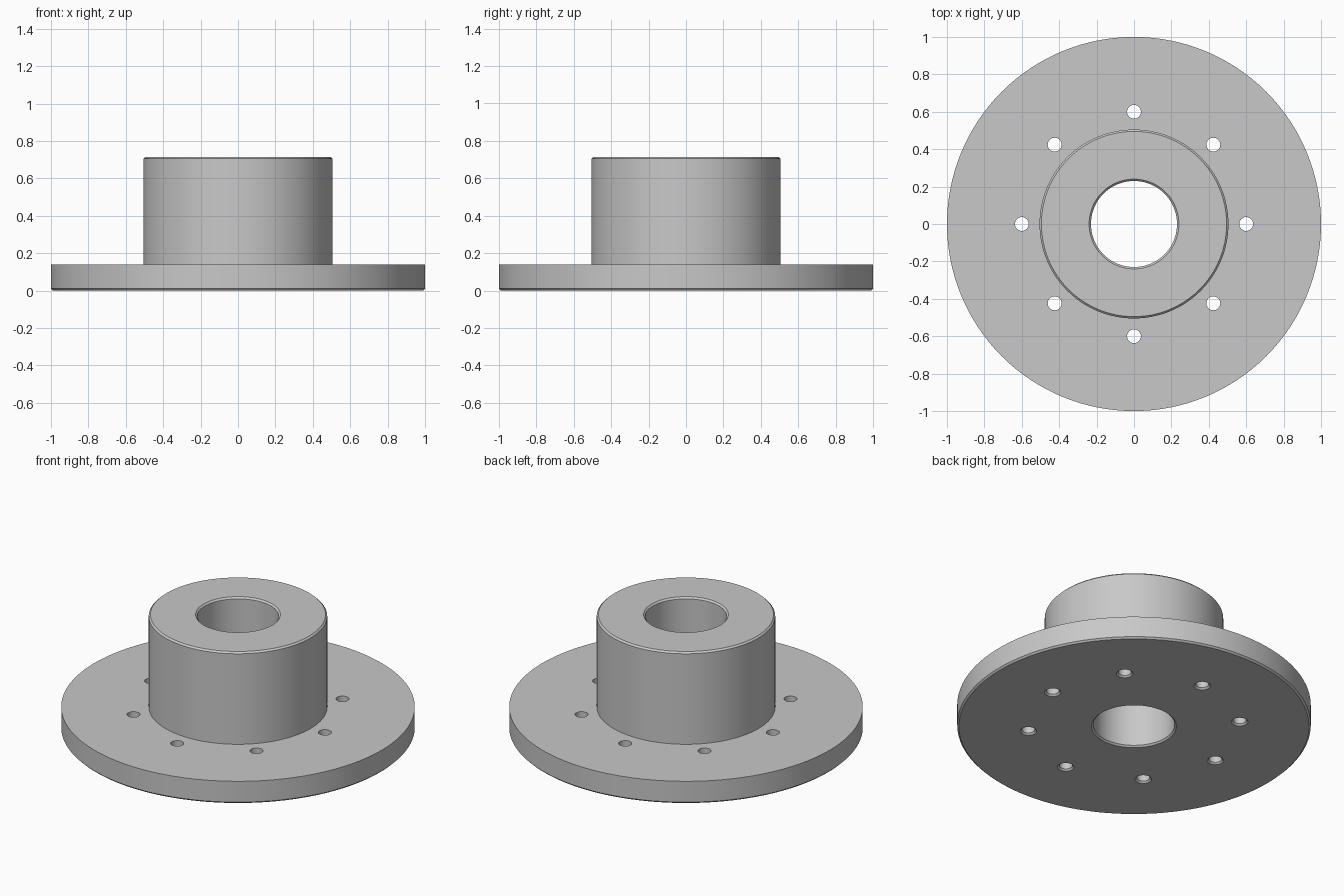
import bpy
import bmesh
import math

cube = bpy.data.objects.get("Cube")
if cube:
    bpy.data.objects.remove(cube)

steel = bpy.data.materials.new("plain_grey")
steel.use_nodes = True
GREY = (0.58, 0.58, 0.58, 1)
steel.diffuse_color = GREY
steel.node_tree.nodes["Principled BSDF"].inputs["Base Color"].default_value = GREY


def lathe(name, profile, segments, closed):
    """Turn a (radius, height) profile about the z axis."""
    bm = bmesh.new()
    verts = [bm.verts.new((r, 0, z)) for r, z in profile]
    edges = [bm.edges.new(pair) for pair in zip(verts, verts[1:])]
    if closed:
        edges.append(bm.edges.new((verts[-1], verts[0])))
    bmesh.ops.spin(bm, geom=verts + edges, cent=(0, 0, 0), axis=(0, 0, 1),
                   angle=math.tau, steps=segments, use_merge=True)
    bmesh.ops.remove_doubles(bm, verts=bm.verts, dist=1e-5)
    bmesh.ops.recalc_face_normals(bm, faces=bm.faces)
    mesh = bpy.data.meshes.new(name)
    bm.to_mesh(mesh)
    bm.free()
    mesh.materials.append(steel)
    obj = bpy.data.objects.new(name, mesh)
    bpy.context.collection.objects.link(obj)
    return obj


# Flange, hub and chamfered bore in one turned body
c = 0.01
outer, hub, bore = 1.0, 0.505, 0.23
plate, top = 0.14, 0.715
flange = lathe("flanged_hub", [
    (bore + c, 0), (outer - c, 0), (outer, c), (outer, plate),
    (hub, plate), (hub, top - c), (hub - c, top),
    (bore + c, top), (bore, top - c), (bore, c)], 128, True)

# Ring of eight bolt holes, countersunk underneath
hole, ring, over = 0.037, 0.6, 0.02
for i in range(8):
    a = i * math.tau / 8
    cutter = lathe("bolt_hole_cutter", [
        (0, -over), (hole + c, -over), (hole + c, 0), (hole, c),
        (hole, plate + over), (0, plate + over)], 32, False)
    cutter.location = (ring * math.cos(a), ring * math.sin(a), 0)
    cutter.hide_render = True
    cutter.hide_set(True)
    cut = flange.modifiers.new("bolt_hole", "BOOLEAN")
    cut.operation = "DIFFERENCE"
    cut.solver = "EXACT"
    cut.object = cutter

# Apply the cuts, then smooth the round walls and keep edges sharp
bpy.ops.object.select_all(action="DESELECT")
bpy.context.view_layer.objects.active = flange
flange.select_set(True)
for cut in list(flange.modifiers):
    helper = cut.object
    bpy.ops.object.modifier_apply(modifier=cut.name)
    bpy.data.objects.remove(helper)
bpy.ops.object.shade_smooth_by_angle(angle=math.radians(30))
